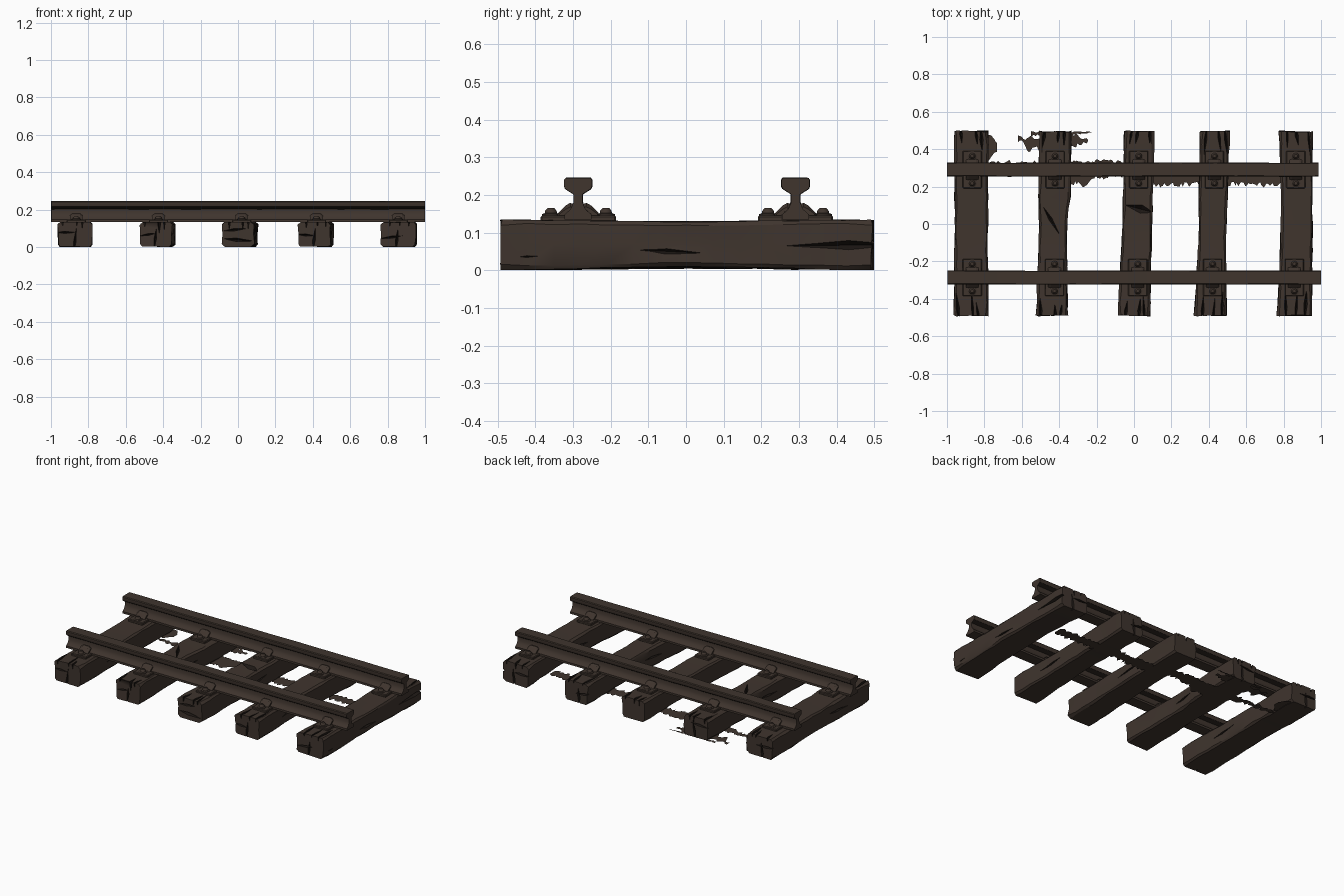
import bpy, bmesh, math, random
from mathutils import Vector, Matrix

if "Cube" in bpy.data.objects:
    bpy.data.objects.remove(bpy.data.objects["Cube"])
random.seed(7)


def material(name, col):
    m = bpy.data.materials.new(name)
    m.diffuse_color = (*col, 1)
    m.use_nodes = True
    m.node_tree.nodes["Principled BSDF"].inputs["Base Color"].default_value = m.diffuse_color
    return m


BROWN = material("weathered brown", (0.050, 0.035, 0.027))
DARK = material("crack dark brown", (0.014, 0.010, 0.008))


def finish(bm, name, mats, angle=None):
    bmesh.ops.recalc_face_normals(bm, faces=bm.faces)
    me = bpy.data.meshes.new(name)
    bm.to_mesh(me)
    bm.free()
    for m in mats:
        me.materials.append(m)
    ob = bpy.data.objects.new(name, me)
    bpy.context.collection.objects.link(ob)
    if angle:
        bpy.ops.object.select_all(action='DESELECT')
        ob.select_set(True)
        bpy.context.view_layer.objects.active = ob
        bpy.ops.object.shade_smooth_by_angle(angle=math.radians(angle))
    return ob


def loft(bm, rings):
    """Skin closed rings of points and cap both ends."""
    vs = [[bm.verts.new(p) for p in r] for r in rings]
    n = len(vs[0])
    faces = []
    for a, b in zip(vs, vs[1:]):
        for i in range(n):
            faces.append((i, bm.faces.new((a[i], a[(i + 1) % n], b[(i + 1) % n], b[i]))))
    bm.faces.new(vs[0])
    bm.faces.new(vs[-1])
    return faces


def interp(pts, t):
    for a, b in zip(pts, pts[1:]):
        if t <= b[0]:
            f = (t - a[0]) / (b[0] - a[0])
            return [u + (v - u) * f for u, v in zip(a[1:], b[1:])]
    return list(pts[-1][1:])


def splinter(bm, p, q, normal, width, depth):
    """Long diamond wedge from p to q, used to gouge a crack into wood."""
    p, q, n = Vector(p), Vector(q), Vector(normal)
    d = (q - p).normalized()
    s = d.cross(n).normalized()
    m = p.lerp(q, random.uniform(0.4, 0.6))
    ring = [m + s * width / 2, m + n * depth, m - s * width / 2, m - n * depth]
    a, b = bm.verts.new(p), bm.verts.new(q)
    r = [bm.verts.new(v) for v in ring]
    for i in range(4):
        bm.faces.new((a, r[i], r[(i + 1) % 4]))
        bm.faces.new((b, r[(i + 1) % 4], r[i]))


# Sleepers: (y, left x, right x) outline of each
TIES = [
    [(-.492, -.962, -.778), (0, -.957, -.782), (.497, -.962, -.78)],
    [(-.492, -.522, -.355), (0, -.505, -.36), (.15, -.51, -.34), (.497, -.503, -.335)],
    [(-.492, -.085, .085), (-.3, -.075, .088), (.1, -.058, .098), (.497, -.052, .108)],
    [(-.492, .322, .495), (-.1, .345, .49), (.497, .352, .512)],
    [(-.492, .762, .95), (-.2, .782, .952), (.2, .788, .955), (.497, .775, .955)],
]
# extra cracks per sleeper: start, end, outward normal, width, depth
EXTRA = {
    1: [((-.49, .10, .134), (-.39, -.07, .134), (0, 0, 1), .022, .03)],
    2: [((-.06, .105, .134), (.11, .06, .134), (0, 0, 1), .05, .03),
        ((-.09, -.5, .045), (.10, -.5, .03), (0, 1, 0), .022, .07),
        ((-.09, -.5, .085), (.06, -.5, .10), (0, 1, 0), .016, .06)],
    4: [((.957, .25, .065), (.957, .56, .068), (1, 0, 0), .026, .03),
        ((.957, -.145, .055), (.957, .06, .045), (1, 0, 0), .018, .025),
        ((.957, -.46, .035), (.957, -.38, .038), (1, 0, 0), .008, .015)],
}
for k, outline in enumerate(TIES):
    bm = bmesh.new()
    rings = []
    for j in range(15):
        y = -.492 + .989 * j / 14
        l, r = interp(outline, y)
        z0 = .002 + .008 * math.cos(y * math.pi) ** 2 * (0.4 + 0.15 * k)
        z1 = .134 - .004 * math.cos(y * math.pi) ** 2
        c = .010 if 0 < j < 14 else .014
        ring = [(l + c, z0), (r - c, z0), (r, z0 + c), (r, (z0 + z1) / 2), (r, z1 - c),
                (r - c, z1), ((l + r) / 2, z1), (l + c, z1), (l, z1 - c),
                (l, (z0 + z1) / 2), (l, z0 + c)]
        rings.append([(x + random.uniform(-.004, .004), y + (random.uniform(-.006, .003) * (1 if j else -1) if j in (0, 14) else 0),
                       max(0, z + random.uniform(-.002, .001))) for x, z in ring])
    loft(bm, rings)
    tie = finish(bm, f"sleeper_{k + 1}", [BROWN, DARK], 28)

    # cracks gouged into the ends, top and sides
    bm = bmesh.new()
    l, r = interp(outline, 0)
    for end in (-1, 1):
        l, r = interp(outline, end * .49)
        for f in (.22, .55, .8):
            x = l + (r - l) * (f + random.uniform(-.08, .08))
            ln = random.uniform(.06, .14)
            splinter(bm, (x, end * .53, .134), (x + random.uniform(-.02, .02), end * (.49 - ln), .134),
                     (0, 0, 1), random.uniform(.010, .02), random.uniform(.03, .07))
        if k != 2:
            z = random.uniform(.04, .09)
            splinter(bm, (l - .02, end * .496, z), (l + (r - l) * random.uniform(.5, .8), end * .496, z + random.uniform(-.02, .02)),
                     (0, end, 0), .014, .04)
            x = l + (r - l) * random.uniform(.35, .65)
            splinter(bm, (x, end * .496, -.03), (x + .015, end * .496, .11), (0, end, 0), .016, .05)
    for side in (-1, 1):
        if k == 4 and side == 1:
            continue
        y = random.uniform(-.2, .1)
        l, r = interp(outline, y)
        x = r if side > 0 else l
        splinter(bm, (x, y - .1, .06), (x, y + .1, .075), (side, 0, 0), .014, .02)
    for e in EXTRA.get(k, []):
        splinter(bm, *e)
    cutter = finish(bm, f"crack_cutter_{k + 1}", [DARK])
    cutter.hide_render = True
    cutter.hide_viewport = False
    cutter.display_type = 'WIRE'
    mod = tie.modifiers.new("cracks", 'BOOLEAN')
    mod.operation, mod.object, mod.solver = 'DIFFERENCE', cutter, 'EXACT'
    mod.use_self = True
    mod.material_mode = 'TRANSFER'
    bpy.context.view_layer.objects.active = tie
    bpy.ops.object.modifier_apply(modifier=mod.name)
    bpy.data.objects.remove(cutter)

# Rails: half profile (offset, height) mirrored and swept along x
HALF = [(.036, .135), (.036, .148), (.020, .162), (.012, .180), (.012, .203),
        (.034, .217), (.037, .224), (.037, .241), (.033, .246)]
PROFILE = HALF + [(-a, z) for a, z in reversed(HALF)]
N = len(PROFILE)
for name, yc, x0, x1 in (("front_rail", -.286, -.997, 1.0), ("back_rail", .291, -1.0, .986)):
    bm = bmesh.new()
    rings = []
    for j in range(19):
        x = x0 + (x1 - x0) * j / 18
        dy = random.uniform(-.0018, .0018)
        dz = random.uniform(-.0015, 0)
        rings.append([(x, yc + a + dy, z + (dz if z > .2 else 0)) for a, z in PROFILE])
    for i, f in loft(bm, rings):
        if i in (4, N - 6):      # grimy underside of the rail head
            f.material_index = 1
    finish(bm, name, [BROWN, DARK], 25)

# Fastenings: base plate, two foot clips and two domed bolts at each crossing
XS = {-.286: (-.865, -.425, .02, .42, .857), .291: (-.865, -.422, .025, .43, .865)}
for yc, row in XS.items():
    for k, xc in enumerate(row):
        tag = f"{'front' if yc < 0 else 'back'}_{k + 1}"
        bm = bmesh.new()
        bmesh.ops.create_cube(bm, size=1, matrix=Matrix.Translation((xc, yc, .137)) @ Matrix.Diagonal((.102, .2, .018, 1)))
        bmesh.ops.bevel(bm, geom=bm.edges[:], offset=.004, segments=1, affect='EDGES')
        finish(bm, "base_plate_" + tag, [BROWN])

        bm = bmesh.new()
        for s in (-1, 1):
            prof = [(.012, .145), (.056, .145), (.054, .152), (.034, .172), (.022, .179), (.012, .176)]
            loft(bm, [[(xc + dx, yc + s * a * (1 if abs(dx) < .03 else .93), .145 + (z - .145) * (1 if abs(dx) < .03 else .7))
                       for a, z in prof] for dx in (-.034, -.02, .02, .034)])
        finish(bm, "rail_clip_" + tag, [BROWN])

        bm = bmesh.new()
        for s in (-1, 1):
            loft(bm, [[(xc + rad * math.cos(t * math.pi / 5), yc + s * .073 + rad * math.sin(t * math.pi / 5), z)
                       for t in range(10)] for rad, z in ((.025, .144), (.025, .149), (.017, .152), (.016, .158), (.009, .166))])
        finish(bm, "bolts_" + tag, [BROWN], 40)

# Torn ground debris: ragged flat strips (x, near y, far y)
STRIPS = [
    [(-.79, .30, .335), (-.6, .285, .338), (-.5, .25, .335), (-.33, .21, .34), (-.26, .20, .345), (-.22, .24, .345),
     (-.05, .25, .335), (.1, .20, .30), (.35, .205, .295), (.5, .205, .29), (.79, .20, .28)],
    [(-.79, .33, .49), (-.76, .36, .48), (-.73, .39, .44)],
    [(-.62, .44, .48), (-.59, .44, .46), (-.56, .37, .47), (-.53, .42, .455), (-.5, .38, .48), (-.34, .40, .49), (-.24, .44, .455)],
    [(-.55, .47, .495), (-.34, .475, .495), (-.22, .488, .494)],
]
bm = bmesh.new()
for pts in STRIPS:
    x, prev = pts[0][0], None
    while x < pts[-1][0]:
        lo, hi = interp(pts, x)
        w = min(.022, (hi - lo) * .45)
        cur = [bm.verts.new((x, lo + random.uniform(-.3, 1) * w, .003)),
               bm.verts.new((x, max(hi - random.uniform(-.3, .8) * w, lo + w), .003))]
        if prev:
            bm.faces.new((prev[0], cur[0], cur[1], prev[1]))
        prev = cur
        x += random.uniform(.006, .016)
for f in bm.faces:
    f.normal_update()
finish(bm, "torn_ground_debris", [BROWN])
